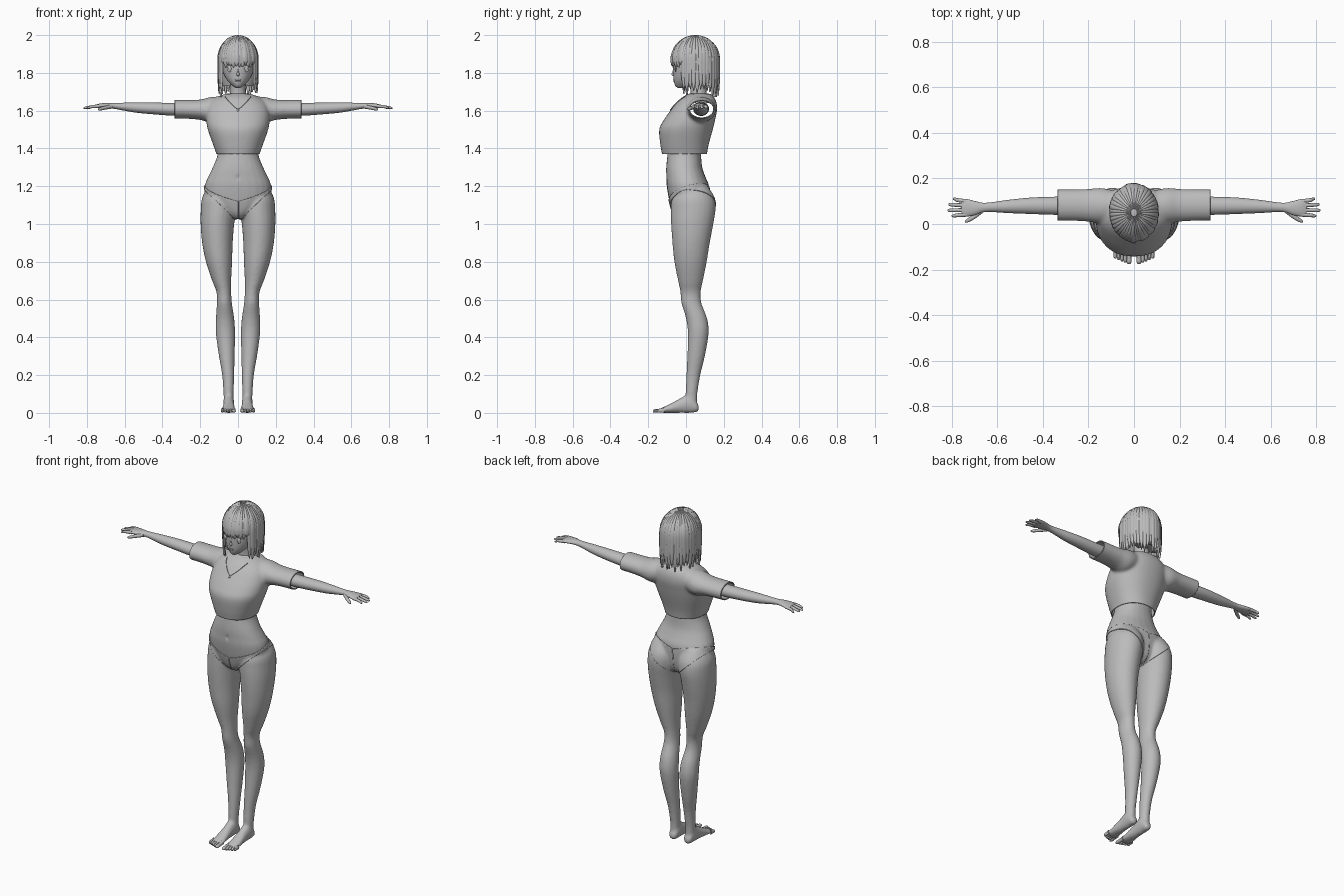
import bpy, bmesh, math, random
from mathutils import Vector as V, Matrix
from mathutils.bvhtree import BVHTree

if "Cube" in bpy.data.objects:
    bpy.data.objects.remove(bpy.data.objects["Cube"])

random.seed(4)
grey = bpy.data.materials.new("plain grey")
grey.diffuse_color = (0.5, 0.5, 0.5, 1)
grey.use_nodes = True
grey.node_tree.nodes["Principled BSDF"].inputs["Base Color"].default_value = grey.diffuse_color


def loft(bm, rings, p=1.0, n=24, sub=4, mirror=False):
    """Skin smooth closed tube through rings (centre, u axis, v axis)."""
    def section(r, sx):
        out = []
        for i in range(n):
            a = 2 * math.pi * i / n
            c, s = math.cos(a), math.sin(a)
            c, s = math.copysign(abs(c) ** p, c), math.copysign(abs(s) ** p, s)
            q = r[0] + r[1] * c + r[2] * s
            out.append(bm.verts.new((q.x * sx, q.y, q.z)))
        return out
    full, last = [], len(rings) - 1
    for i in range(last):
        a, b, c, d = (rings[min(max(i + k, 0), last)] for k in (-1, 0, 1, 2))
        for j in range(sub):
            t = j / sub
            full.append([(b[k] * 2 + (c[k] - a[k]) * t + (a[k] * 2 - b[k] * 5 + c[k] * 4 - d[k]) * t * t
                          + (b[k] * 3 - a[k] - c[k] * 3 + d[k]) * t ** 3) * 0.5 for k in range(3)])
    full.append(rings[-1])
    for sx in ((1, -1) if mirror else (1,)):
        loops = [section(r, sx) for r in full]
        for A, B in zip(loops, loops[1:]):
            for i in range(n):
                bm.faces.new((A[i], A[(i + 1) % n], B[(i + 1) % n], B[i]))
        bm.faces.new(loops[0])
        bm.faces.new(loops[-1])


def up(z, x0, x1, yf, yb):      # horizontal ring
    return V(((x0 + x1) / 2, (yf + yb) / 2, z)), V(((x1 - x0) / 2, 0, 0)), V((0, (yb - yf) / 2, 0))


def side(x, y, z, ry, rz):      # ring across an arm
    return V((x, y, z)), V((0, ry, 0)), V((0, 0, rz))


def fwd(x, y, rx, z0, z1):      # ring across a foot
    return V((x, y, (z0 + z1) / 2)), V((rx, 0, 0)), V((0, 0, (z1 - z0) / 2))


def ball(bm, c, r):
    bmesh.ops.create_uvsphere(bm, u_segments=24, v_segments=14, radius=1,
                              matrix=Matrix.Translation(c) @ Matrix.Diagonal((*r, 1)))


def make(name, bm):
    bmesh.ops.recalc_face_normals(bm, faces=bm.faces[:])
    me = bpy.data.meshes.new(name)
    bm.to_mesh(me)
    me.materials.append(grey)
    ob = bpy.data.objects.new(name, me)
    bpy.context.collection.objects.link(ob)
    return ob


def fuse(bm, voxel, smooth):
    """Merge overlapping volumes into one smooth skin."""
    ob = make("temporary", bm)
    m = ob.modifiers.new("fuse", 'REMESH')
    m.mode, m.voxel_size = 'VOXEL', voxel
    dg = bpy.context.evaluated_depsgraph_get()
    me = bpy.data.meshes.new_from_object(ob.evaluated_get(dg))
    out = bmesh.new()
    out.from_mesh(me)
    bpy.data.objects.remove(ob)
    for _ in range(smooth):
        bmesh.ops.smooth_vert(out, verts=out.verts[:], factor=0.5,
                              use_axis_x=True, use_axis_y=True, use_axis_z=True)
    return out


def cut(bm, co, no):            # remove everything on the normal side
    bmesh.ops.bisect_plane(bm, geom=bm.verts[:] + bm.edges[:] + bm.faces[:],
                           plane_co=co, plane_no=no, clear_outer=True)


# legs, feet, pelvis and waist
bm = bmesh.new()
loft(bm, [up(*r) for r in (
    (.04, .025, .075, 0, .06), (.1, .023, .077, -.002, .06), (.2, .02, .084, .002, .076),
    (.3, .018, .101, .007, .1), (.42, .015, .117, .01, .12), (.5, .02, .117, 0, .112),
    (.58, .032, .112, -.024, .082), (.64, .036, .114, -.03, .078), (.7, .036, .137, -.042, .09),
    (.8, .031, .17, -.062, .11), (.9, .028, .19, -.072, .126), (1, .02, .198, -.079, .145),
    (1.08, .01, .197, -.08, .157), (1.14, .01, .19, -.074, .148), (1.2, .035, .16, -.04, .11))], mirror=True)
loft(bm, [fwd(.049, *r) for r in (
    (.068, .012, .012, .035), (.055, .025, .003, .06), (.02, .029, 0, .1), (-.03, .029, 0, .078),
    (-.08, .034, 0, .05), (-.12, .037, 0, .031), (-.14, .035, .002, .022))], mirror=True)
loft(bm, [up(z, -w, w, f, b) for z, w, f, b in (
    (1.03, .03, -.045, .08), (1.06, .085, -.07, .11), (1.12, .168, -.088, .122), (1.2, .176, -.102, .122),
    (1.25, .158, -.104, .103), (1.3, .134, -.105, .086), (1.37, .108, -.098, .08), (1.45, .11, -.09, .08))], p=.92)
body = fuse(bm, .007, 4)
for v in body.verts:            # navel dimple
    if v.co.y < 0:
        v.co.y += .008 * math.exp(-(v.co.x / .006) ** 2 - ((v.co.z - 1.245) / .012) ** 2)
brief = body.copy()
make("legs_and_waist", body)

# bikini brief: wedge of the body skin, slightly inflated
cut(brief, (0, 0, 0), (-1, 0, 0))
cut(brief, (0, -.1, 1.115), (-.3, -.32, 1))
cut(brief, (.02, 0, 1.03), (.97, 0, -1))
brief.normal_update()
for v, nrm in [(v, v.normal.copy()) for v in brief.verts]:
    v.co += nrm * .004
    if v.co.x < .004:
        v.co.x = 0
ob = make("brief", brief)
ob.modifiers.new("mirror", 'MIRROR')
m = ob.modifiers.new("cloth", 'SOLIDIFY')
m.thickness, m.offset = .005, -1

# toes
bm = bmesh.new()
for i in range(5):
    x, r, y = .022 + .0145 * i + (.002 if i else 0), (.010 if i == 0 else .0072), -.176 + .006 * i
    loft(bm, [fwd(x, -.115, r, .002, .028), fwd(x, -.145, r, .002, .022),
              fwd(x, y + .01, r * 1.08, .001, .02), fwd(x, y, r * .5, .004, .013)], n=10, mirror=True)
make("toes", bm)

# cropped shirt with wide sleeves
bm = bmesh.new()
loft(bm, [up(z, -w, w, f, b) for z, w, f, b in (
    (1.33, .105, -.122, .105), (1.37, .114, -.127, .111), (1.42, .132, -.136, .12), (1.5, .16, -.142, .142),
    (1.55, .168, -.118, .154), (1.6, .167, -.083, .164), (1.64, .152, -.052, .162),
    (1.67, .115, -.022, .15), (1.69, .065, .015, .13))], p=.9, n=40)
loft(bm, [side(*r) for r in (
    (.06, .08, 1.62, .06, .055), (.14, .08, 1.605, .078, .068), (.2, .082, 1.605, .072, .054),
    (.27, .083, 1.607, .069, .05), (.36, .083, 1.608, .069, .05))], mirror=True)
shirt = fuse(bm, .007, 5)
cut(shirt, (0, 0, 1.37), (0, 0, -1))
for s in (1, -1):
    cut(shirt, (s * .335, 0, 0), (s, 0, 0))
surface = BVHTree.FromBMesh(shirt)
ob = make("shirt", shirt)
m = ob.modifiers.new("cloth", 'SOLIDIFY')
m.thickness, m.offset = .006, -1

# necklace lying on the shirt, with pendant
chain = []
for i in range(-12, 13):
    t = abs(i) / 12
    hit = surface.ray_cast(V((.068 * i / 12, -1, 1.608 + .064 * t ** 1.3)), V((0, 1, 0)))[0]
    if hit:
        chain.append(hit + V((0, -.002, .001)))
bm = bmesh.new()
loft(bm, [(q, V((0, .0025, 0)), V((0, 0, .0025))) for q in chain], n=6, sub=2)
ball(bm, chain[len(chain) // 2] + V((0, -.003, -.008)), (.006, .004, .009))
make("necklace", bm)

# arms, palms, fingers and thumbs
bm = bmesh.new()
loft(bm, [side(*r) for r in (
    (.15, .08, 1.61, .042, .038), (.33, .08, 1.607, .04, .034), (.45, .08, 1.612, .036, .031),
    (.55, .077, 1.617, .029, .026), (.65, .073, 1.625, .02, .016), (.695, .07, 1.627, .03, .014),
    (.735, .071, 1.625, .039, .012), (.757, .071, 1.622, .036, .009))], mirror=True)
for y0, y1, x in ((.041, .036, .8), (.061, .06, .818), (.081, .085, .815), (.1, .11, .795)):
    loft(bm, [side(.735, y0, 1.624, .009, .009), side(.775, (y0 + y1) / 2, 1.621, .0085, .008),
              side(x - .008, y1, 1.615, .007, .006), side(x, y1, 1.613, .003, .003)], n=12, mirror=True)
loft(bm, [side(.665, .06, 1.622, .012, .011), side(.7, .034, 1.616, .012, .01),
          side(.73, .016, 1.609, .009, .008), side(.742, .011, 1.607, .003, .003)], n=12, mirror=True)
make("arms_and_hands", bm)

# neck and collar
bm = bmesh.new()
loft(bm, [up(1.64, -.06, .06, .015, .13), up(1.69, -.042, .042, .025, .11), up(1.78, -.04, .04, .015, .105)])
make("neck", bm)
bm = bmesh.new()
loft(bm, [up(1.68, -.06, .06, .01, .128), up(1.688, -.055, .055, .013, .124), up(1.692, -.048, .048, .02, .116)])
make("collar", bm)

# head with nose and mouth
bm = bmesh.new()
loft(bm, [up(z, -w, w, f, b) for z, w, f, b in (
    (1.72, .012, -.042, -.005), (1.732, .029, -.057, .03), (1.76, .057, -.065, .07), (1.8, .078, -.068, .11),
    (1.85, .089, -.068, .14), (1.9, .09, -.06, .145), (1.95, .075, -.03, .13), (1.98, .03, .02, .08))], n=32)
face = BVHTree.FromBMesh(bm)
loft(bm, [up(1.782, -.004, .004, -.066, -.05), up(1.79, -.008, .008, -.077, -.05),
          up(1.805, -.006, .006, -.072, -.05), up(1.83, -.004, .004, -.067, -.05)], n=12)
for z in (1.757, 1.763):        # lips
    ball(bm, (0, -.063, z), (.016, .005, .003))
make("head", bm)

# eyes: rim, iris, lash and brow following the face
bm = bmesh.new()
for s in (1, -1):
    def at(x, z):
        return face.ray_cast(V((s * x, -1, z)), V((0, 1, 0)))[0]
    ball(bm, at(.042, 1.822), (.017, .004, .017))
    ball(bm, at(.042, 1.822) + V((0, -.002, 0)), (.008, .004, .01))
    for z, h, r in ((1.832, .009, .0025), (1.858, .006, .002)):
        loft(bm, [(at(.018 + .012 * k, z + h * math.sin(math.pi * k / 4)) + V((0, -.002, 0)),
                   V((0, r, 0)), V((0, 0, r))) for k in range(5)], n=6)
make("eyes", bm)

# hair: scalp cap, back drape and tapered strands from the crown
bm = bmesh.new()
ball(bm, (0, .05, 1.87), (.098, .117, .124))
loft(bm, [up(1.88, -.095, .095, .045, .165), up(1.8, -.094, .094, .05, .162), up(1.73, -.08, .08, .075, .155)])
N = 40
for i in range(N):
    a = 2 * math.pi * (i + .5) / N
    away = min(a, 2 * math.pi - a)      # angle from straight ahead
    bang = away < math.radians(54)
    end = 1.835 + random.uniform(-.008, .012) if bang else 1.69 + random.uniform(-.02, .03)
    k, w, rings = random.uniform(.97, 1.01), random.uniform(.014, .017), []

    def ring(f, z, r, wide):
        n = V((math.sin(f) * math.sin(a), -math.sin(f) * math.cos(a), math.cos(f)))
        q = V((.105 * r * n.x, .05 + .125 * r * n.y, z))
        rings.append((q, V((math.cos(a), math.sin(a), 0)) * wide, n * .006))
    for deg in (8, 30, 55, 78):
        f = math.radians(deg)
        ring(f, 1.87 + .125 * math.cos(f), k, w * max(math.sin(f), .2))
    for t, r, wide in ((.25, 1, 1), (.65, .99, .85), (1, .95, .12)):
        ring(math.pi / 2, 1.88 + (end - 1.88) * t, k * r, w * wide)
    loft(bm, rings, n=8, sub=3)
make("hair", bm)

# smooth shading with crisp hems
for ob in bpy.context.collection.objects:
    ob.select_set(True)
    bpy.context.view_layer.objects.active = ob
bpy.ops.object.shade_smooth_by_angle(angle=math.radians(50))
